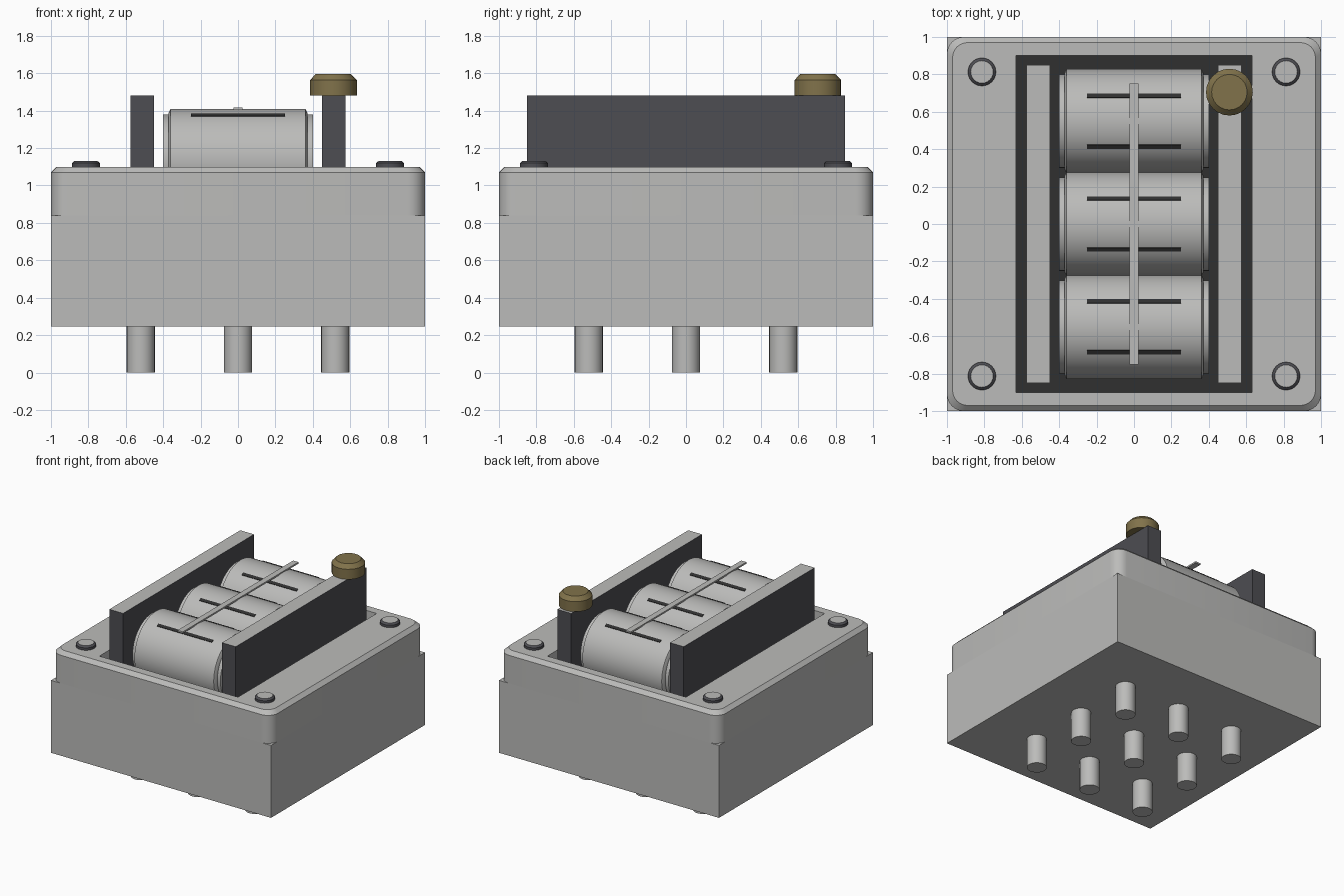
import bpy, bmesh, math
from mathutils import Matrix, Vector

if "Cube" in bpy.data.objects:
    bpy.data.objects.remove(bpy.data.objects["Cube"])


def material(name, rgb):
    m = bpy.data.materials.new(name)
    m.diffuse_color = (*rgb, 1)
    m.use_nodes = True
    m.node_tree.nodes["Principled BSDF"].inputs["Base Color"].default_value = m.diffuse_color
    return m


GREY = material("light_grey", (0.50, 0.50, 0.49))
DARK = material("dark_slate", (0.075, 0.075, 0.085))
BLACK = material("black", (0.03, 0.03, 0.03))
BRONZE = material("bronze", (0.22, 0.17, 0.07))


def finish(name, bm, mats, smooth=False, top_split=False):
    bmesh.ops.remove_doubles(bm, verts=bm.verts, dist=1e-5)
    bmesh.ops.recalc_face_normals(bm, faces=bm.faces)
    if top_split:  # second colour on upward facing surfaces
        for f in bm.faces:
            f.normal_update()
            f.material_index = 1 if f.normal.z > 0.8 else 0
    me = bpy.data.meshes.new(name)
    bm.to_mesh(me)
    bm.free()
    for m in mats:
        me.materials.append(m)
    ob = bpy.data.objects.new(name, me)
    bpy.context.collection.objects.link(ob)
    if smooth:
        bpy.ops.object.select_all(action='DESELECT')
        ob.select_set(True)
        bpy.context.view_layer.objects.active = ob
        bpy.ops.object.shade_smooth_by_angle(angle=math.radians(30))
    return ob


def box(name, lo, hi, mats, **kw):
    bm = bmesh.new()
    bmesh.ops.create_cube(bm, size=1)
    lo, hi = Vector(lo), Vector(hi)
    for v in bm.verts:
        v.co = Vector([(lo[i] + hi[i]) / 2 + v.co[i] * (hi[i] - lo[i]) for i in range(3)])
    return finish(name, bm, mats, **kw)


def loft(bm, rings):
    rows = [[bm.verts.new(p) for p in r] for r in rings]
    n = len(rows[0])
    for a, b in zip(rows, rows[1:]):
        for i in range(n):
            j = (i + 1) % n
            bm.faces.new((a[i], a[j], b[j], b[i]))
    return rows


def lathe(name, profile, loc, mats, sides=32, along_x=False, **kw):
    """Turn (radius, height) points around z, or around x."""
    bm = bmesh.new()
    rows = loft(bm, [[(r * math.cos(2 * math.pi * i / sides), r * math.sin(2 * math.pi * i / sides), h)
                      for i in range(sides)] for r, h in profile])
    bm.faces.new(rows[0])
    bm.faces.new(rows[-1])
    if along_x:
        bmesh.ops.rotate(bm, verts=bm.verts, matrix=Matrix.Rotation(math.pi / 2, 3, 'Y'))
    bmesh.ops.translate(bm, verts=bm.verts, vec=loc)
    return finish(name, bm, mats, smooth=True, **kw)


def rounded_rect(hx, hy, r, z, steps=6):
    pts = []
    for k, (sx, sy) in enumerate([(1, 1), (-1, 1), (-1, -1), (1, -1)]):
        for s in range(steps + 1):
            a = math.pi / 2 * (k + s / steps)
            pts.append((sx * (hx - r) + r * math.cos(a), sy * (hy - r) + r * math.sin(a), z))
    return pts


# Square lower body
box("lower_body", (-1, -1, 0.245), (1, 1, 0.84), [GREY])

# Upper body: rounded corners, chamfered rim, rectangular pit
bm = bmesh.new()
loft(bm, [rounded_rect(1, 1, 0.09, 0.84), rounded_rect(1, 1, 0.09, 1.07),
          rounded_rect(0.97, 0.97, 0.08, 1.10), rounded_rect(0.63, 0.9, 0, 1.10),
          rounded_rect(0.63, 0.9, 0, 0.84)])
bmesh.ops.dissolve_degenerate(bm, edges=bm.edges, dist=1e-5)
finish("upper_body", bm, [GREY], smooth=True)
box("pit_floor", (-0.63, -0.9, 0.838), (0.63, 0.9, 0.846), [BLACK])

# Nine pegs underneath
for x in (-0.52, 0, 0.52):
    for y in (-0.52, 0, 0.52):
        lathe("peg", [(0.075, 0), (0.075, 0.25)], (x, y, 0), [GREY], sides=24)

# Side walls and corner bolts: dark sides, grey tops
for s in (-1, 1):
    box("side_wall", (s * 0.512 - 0.0625, -0.85, 0.845), (s * 0.512 + 0.0625, 0.85, 1.48),
        [DARK, GREY], top_split=True)
    for t in (-1, 1):
        lathe("corner_bolt", [(0.075, 1.095), (0.075, 1.12), (0.06, 1.132)],
              (s * 0.813, t * 0.813, 0), [DARK, GREY], sides=24, top_split=True)

# Three drums with hubs and slot plates
CZ, R = 1.13, 0.28
for y in (-0.55, 0, 0.55):
    lathe("drum", [(0.25, -0.40), (0.25, -0.372), (0.258, -0.372), (R, -0.36),
                   (R, 0.36), (0.258, 0.372), (0.25, 0.372), (0.25, 0.40)],
          (0, y, CZ), [GREY], sides=48, along_x=True)
    for s in (-1, 1):
        a = s * math.radians(29)
        slot = box("drum_slot", (-0.25, -0.012, R - 0.004), (0.25, 0.012, R + 0.004), [BLACK])
        slot.matrix_world = Matrix.Translation((0, y, CZ)) @ Matrix.Rotation(-a, 4, 'X')

# Thin index bar across the drums
box("index_bar", (-0.024, -0.75, 1.404), (0.024, 0.75, 1.417), [GREY])

# Bronze knob on the right wall
lathe("knob", [(0.125, 1.48), (0.125, 1.563), (0.095, 1.595)], (0.51, 0.705, 0), [BRONZE], sides=24)
